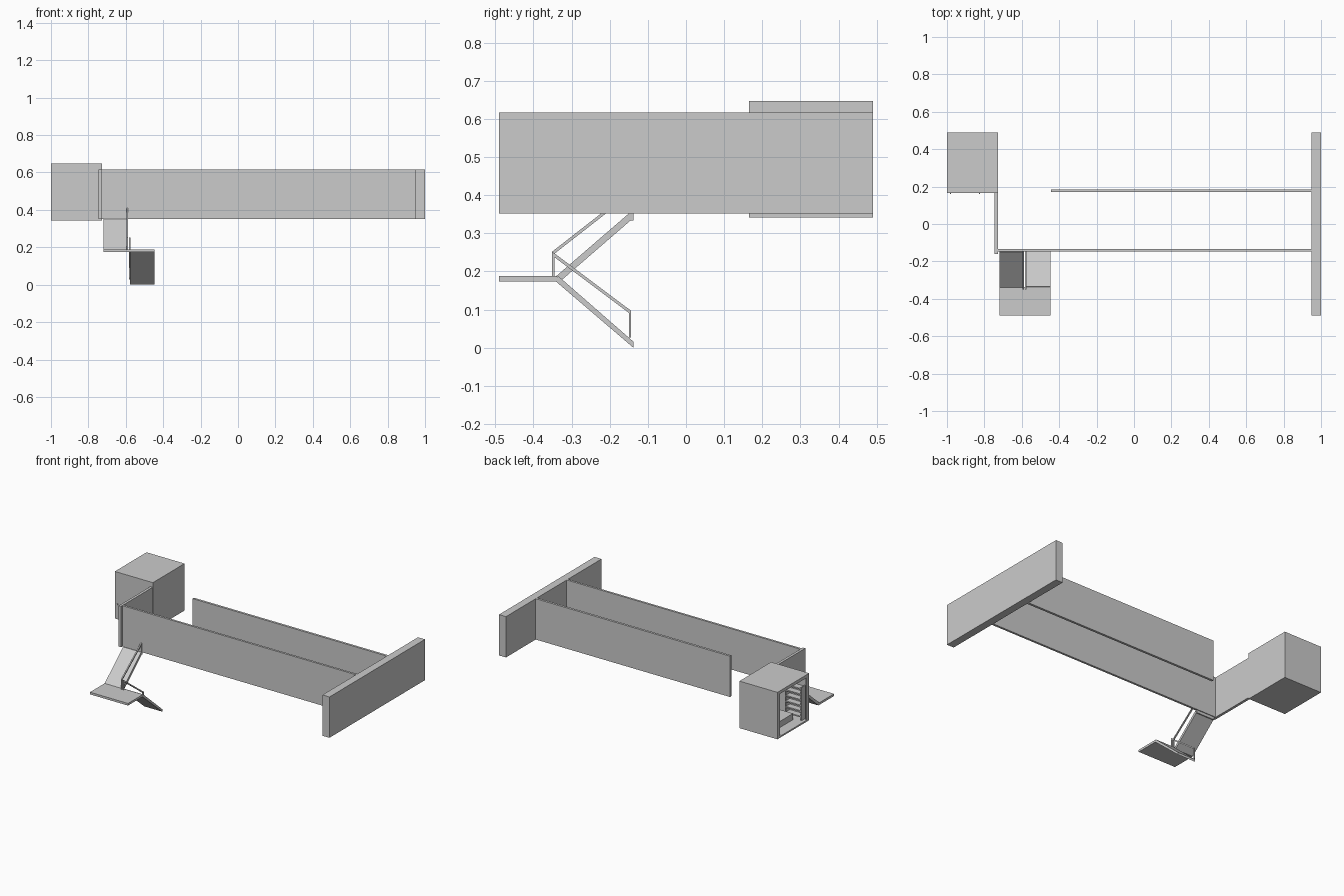
import bpy, bmesh

if "Cube" in bpy.data.objects:
    bpy.data.objects.remove(bpy.data.objects["Cube"])

# one flat colour for everything
grey = bpy.data.materials.new("light_grey")
grey.diffuse_color = (0.6, 0.6, 0.6, 1)
grey.use_nodes = True
grey.node_tree.nodes["Principled BSDF"].inputs["Base Color"].default_value = grey.diffuse_color


def finish(name, bm):
    bmesh.ops.recalc_face_normals(bm, faces=bm.faces)
    me = bpy.data.meshes.new(name)
    bm.to_mesh(me)
    bm.free()
    me.materials.append(grey)
    ob = bpy.data.objects.new(name, me)
    bpy.context.collection.objects.link(ob)
    return ob


def boxes(name, *specs):
    """Each spec is (x0, x1, y0, y1, z0, z1)."""
    bm = bmesh.new()
    for x0, x1, y0, y1, z0, z1 in specs:
        vs = bmesh.ops.create_cube(bm, size=1)["verts"]
        for v in vs:
            v.co = (x0 if v.co.x < 0 else x1,
                    y0 if v.co.y < 0 else y1,
                    z0 if v.co.z < 0 else z1)
    return finish(name, bm)


def extrude_x(name, profile, x0, x1):
    """Extrude a (y, z) profile along x."""
    bm = bmesh.new()
    face = bm.faces.new([bm.verts.new((x0, y, z)) for y, z in profile])
    new = bmesh.ops.extrude_face_region(bm, geom=[face])["geom"]
    bmesh.ops.translate(bm, vec=(x1 - x0, 0, 0),
                        verts=[g for g in new if isinstance(g, bmesh.types.BMVert)])
    return finish(name, bm)


# long bridge walls and end slab
Z0, Z1 = 0.355, 0.62
boxes("end_slab", (0.95, 1.0, -0.49, 0.49, Z0, Z1))
boxes("front_wall", (-0.73, 0.95, -0.147, -0.133, Z0, Z1))
boxes("back_wall", (-0.445, 0.95, 0.17, 0.185, Z0, Z1))
boxes("left_wall", (-0.745, -0.728, -0.16, 0.166, Z0, Z1))

# hollow room, open towards -x
X0, X1, Y0, Y1, R0, R1, T = -1.0, -0.727, 0.165, 0.49, 0.345, 0.65, 0.01
boxes("room_floor", (X0, X1, Y0, Y1, R0, R0 + T))
boxes("room_roof", (X0, X1, Y0, Y1, R1 - T, R1))
boxes("room_front_wall", (X0, X1, Y0, Y0 + T, R0 + T, R1 - T))
boxes("room_back_wall", (X0, X1, Y1 - T, Y1, R0 + T, R1 - T))
boxes("room_inner_wall", (X1 - T, X1, Y0 + T, Y1 - T, R0 + T, R1 - T))
boxes("opening_frame",
      (X0, X0 + T, Y0 + T, Y0 + 0.025, R0 + T, R1 - T),
      (X0, X0 + T, Y1 - 0.025, Y1 - T, R0 + T, R1 - T),
      (X0, X0 + T, Y0 + 0.025, Y1 - 0.025, R1 - 0.02, R1 - T))

# furniture in the room
boxes("shelf_unit",
      (-0.98, -0.972, 0.175, 0.215, 0.355, 0.57),
      (-0.868, -0.86, 0.175, 0.215, 0.355, 0.57),
      *[(-0.972, -0.868, 0.175, 0.215, z, z + 0.008)
        for z in [0.375 + 0.036 * i for i in range(6)]])
boxes("bench", (-0.93, -0.75, 0.23, 0.46, 0.355, 0.395),
      (-0.765, -0.75, 0.23, 0.46, 0.395, 0.44),
      (-0.93, -0.765, 0.445, 0.46, 0.395, 0.42))
boxes("wall_pegs", (-0.984, -0.978, 0.161, 0.175, 0.44, 0.446),
      (-0.829, -0.823, 0.161, 0.175, 0.438, 0.444))

# staircase ramps and landing
boxes("landing", (-0.72, -0.447, -0.49, -0.338, 0.177, 0.191))
extrude_x("upper_ramp", [(-0.34, 0.191), (-0.345, 0.177), (-0.33, 0.177),
                         (-0.145, 0.337), (-0.138, 0.337), (-0.138, 0.355),
                         (-0.15, 0.355)], -0.72, -0.59)
extrude_x("lower_ramp", [(-0.335, 0.191), (-0.138, 0.019), (-0.138, 0.003),
                         (-0.345, 0.18)], -0.577, -0.447)

# handrails with posts
R = 0.005
for name, x, y_end, z_end, z_foot in (("upper", -0.592, -0.142, 0.413, 0.34),
                                      ("lower", -0.579, -0.144, 0.095, 0.03)):
    extrude_x(name + "_handrail",
              [(-0.351, 0.25 - R), (y_end, z_end - R),
               (y_end, z_end + R), (-0.351, 0.25 + R)], x - 0.004, x + 0.004)
    boxes(name + "_rail_posts",
          (x - 0.004, x + 0.004, -0.351, -0.345, 0.191, 0.25),
          (x - 0.004, x + 0.004, y_end - 0.006, y_end, z_foot, z_end))

# rest the whole model on the ground
for ob in bpy.context.collection.objects:
    ob.location.z -= 0.003
